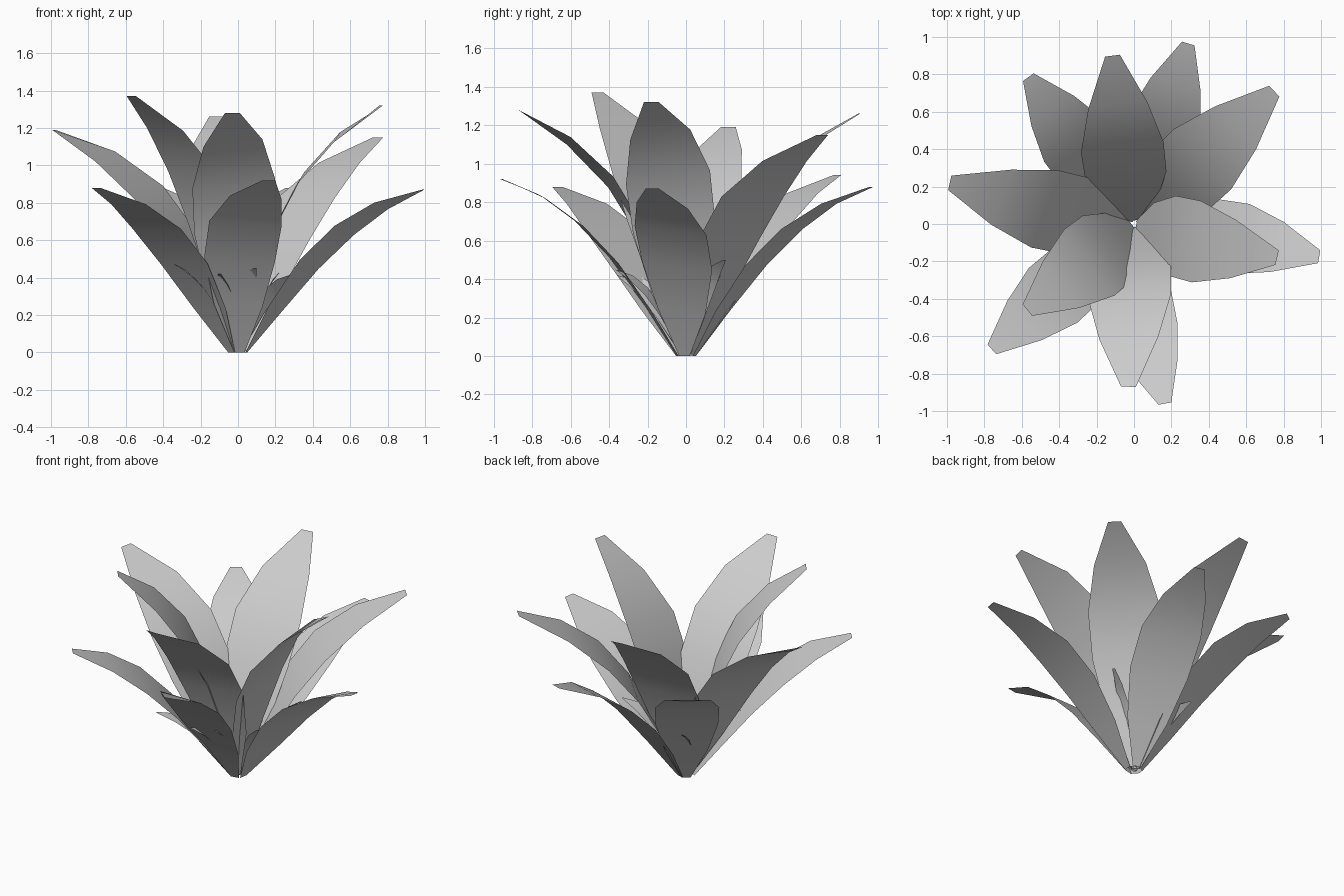
import bpy
from math import atan2, cos, sin, hypot, radians

if "Cube" in bpy.data.objects:
    bpy.data.objects.remove(bpy.data.objects["Cube"])

# Radius and height fractions for a drooping outer leaf and a steep inner leaf
R_LOW, R_HIGH = [.045, .2, .38, .57, .77, 1], [.015, .12, .26, .43, .69, 1]
Z_LOW, Z_HIGH = [0, .27, .54, .75, .90, 1], [.01, .26, .51, .70, .87, 1]
WIDTHS = [.06, .28, .41, .42, .30, .075]
BOW = [0, .6, 1, 1, .6, 0]


def leaf(name, tip, steep, size=1.0, roll=0.0, bow=0.0):
    """Thin curved blade from the crown to the tip; roll tilts it, bow bends it sideways."""
    x, y, z = tip
    a, r = atan2(y, x), hypot(x, y)
    verts = []
    for i, w in enumerate(WIDTHS):
        rr = r * (R_LOW[i] + steep * (R_HIGH[i] - R_LOW[i]))
        zz = z * (Z_LOW[i] + steep * (Z_HIGH[i] - Z_LOW[i]))
        t = radians(roll) * (0 < i < 5)
        for s in (-.5, .5):
            across = s * w * size * cos(t) + bow * BOW[i]
            d = s * w * size * sin(t)
            ro = rr + d * .6
            verts.append((ro * cos(a) - across * sin(a),
                          ro * sin(a) + across * cos(a), max(0, zz - d * .8)))
    faces = [(2*i, 2*i + 1, 2*i + 3, 2*i + 2) for i in range(len(WIDTHS) - 1)]
    mesh = bpy.data.meshes.new(name)
    mesh.from_pydata(verts, [], faces)
    mesh.shade_smooth()
    ob = bpy.data.objects.new(name, mesh)
    bpy.context.collection.objects.link(ob)


# Drooping outer ring
for tip, roll, bow in [((.29, .965, .88), 0, 0), ((-.565, .785, .94), 0, 0),
                       ((.99, -.175, .87), 9, .02), ((-.76, -.67, .88), 0, 0),
                       ((.165, -.96, .92), 5, -.055)]:
    leaf("outer_leaf", tip, 0.0, .93, roll, bow)

# Steeper inner ring, some blades slightly rolled
for tip, roll, bow in [((-.115, .9, 1.26), 0, .01), ((.75, .71, 1.15), 0, 0),
                       ((-.985, .22, 1.19), 12, .025), ((.765, -.18, 1.32), -12, -.015),
                       ((-.57, -.46, 1.37), 3, .01), ((-.03, -.87, 1.28), -9, -.01)]:
    leaf("inner_leaf", tip, min(1, (tip[2] - .87) / .48), 1.06, roll, bow)

# Small narrow shoots around the base
for tip in [(-.34, -.38, .47), (-.1, -.36, .42), (.09, -.37, .45),
            (.3, -.1, .42), (.33, .2, .5), (-.2, .3, .42)]:
    leaf("small_shoot", tip, .1, .22, 35)
